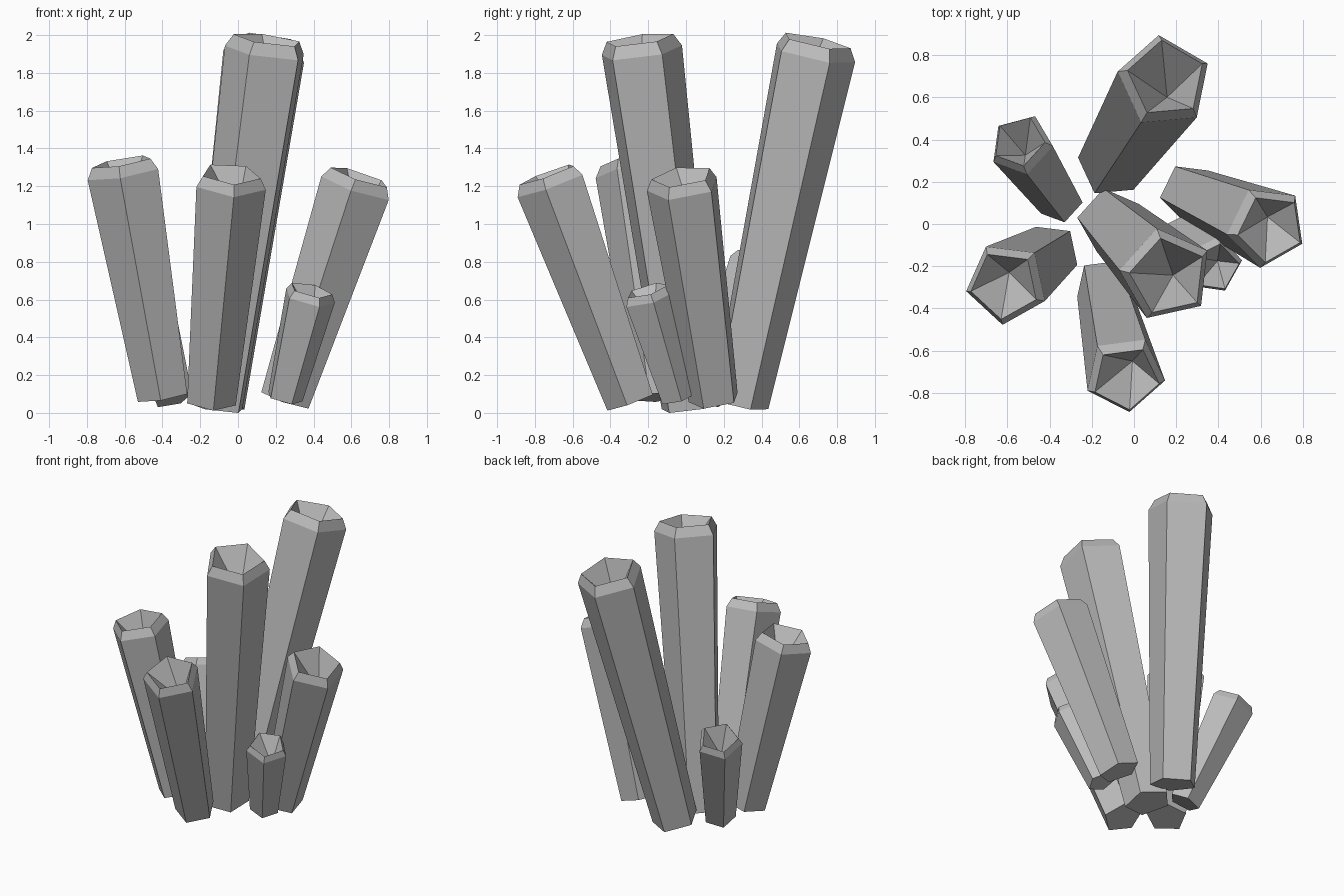
import bpy, bmesh
from math import radians, cos, sin
from mathutils import Vector

if "Cube" in bpy.data.objects:
    bpy.data.objects.remove(bpy.data.objects["Cube"])

grey = bpy.data.materials.new("stone_grey")
grey.use_nodes = True
grey.diffuse_color = (0.5, 0.5, 0.5, 1)
grey.node_tree.nodes["Principled BSDF"].inputs["Base Color"].default_value = (0.5, 0.5, 0.5, 1)

SIDES = 5


def tube(name, foot, head, radius, phase, pit_shift):
    """Five-sided column, narrow at the foot, with a bevelled rim and a pointed pit."""
    foot, head = Vector(foot), Vector(head)
    axis = (head - foot).normalized()
    turn = Vector((0, 0, 1)).rotation_difference(axis)
    bm = bmesh.new()

    def ring(centre, r):
        angles = [radians(phase + 360 * i / SIDES) for i in range(SIDES)]
        return [bm.verts.new(centre + turn @ Vector((r * cos(a), r * sin(a), 0))) for a in angles]

    # Foot, shoulder and rim outlines
    rings = [ring(foot, radius * 0.7), ring(head, radius),
             ring(head + axis * radius * 0.3, radius * 0.83)]
    bm.faces.new(rings[0][::-1])
    for low, high in zip(rings, rings[1:]):
        for i in range(SIDES):
            j = (i + 1) % SIDES
            bm.faces.new((low[i], low[j], high[j], high[i]))

    # Pit running down to a point
    pit = bm.verts.new(head - axis * radius * 0.9 + Vector((*pit_shift, 0)))
    rim = rings[-1]
    for i in range(SIDES):
        bm.faces.new((rim[i], rim[(i + 1) % SIDES], pit))

    bmesh.ops.recalc_face_normals(bm, faces=bm.faces)
    mesh = bpy.data.meshes.new(name)
    bm.to_mesh(mesh)
    bm.free()
    mesh.materials.append(grey)
    bpy.context.collection.objects.link(bpy.data.objects.new(name, mesh))


# Cluster of leaning tubes
tube("back_tall_tube", (-0.11, 0.28, 0.05), (0.144, 0.673, 1.9), 0.228, 24, (0.04, -0.03))
tube("centre_tall_tube", (-0.113, 0.015, 0.03), (0.153, -0.24, 1.91), 0.226, 30, (0.06, -0.03))
tube("front_tube", (-0.145, -0.289, 0.06), (-0.043, -0.71, 1.21), 0.195, 61, (0.05, 0))
tube("front_right_tube", (-0.395, -0.135, 0.085), (-0.603, -0.281, 1.27), 0.2, 47.5, (-0.02, 0.03))
tube("back_right_tube", (-0.348, 0.106, 0.075), (-0.534, 0.375, 0.77), 0.155, 67, (-0.015, 0))
tube("left_tube", (0.255, 0.152, 0.07), (0.629, -0.011, 1.195), 0.2, 46, (0.06, 0.02))
tube("small_left_tube", (0.245, -0.04, 0.08), (0.375, -0.195, 0.61), 0.142, 8, (0.05, -0.015))
